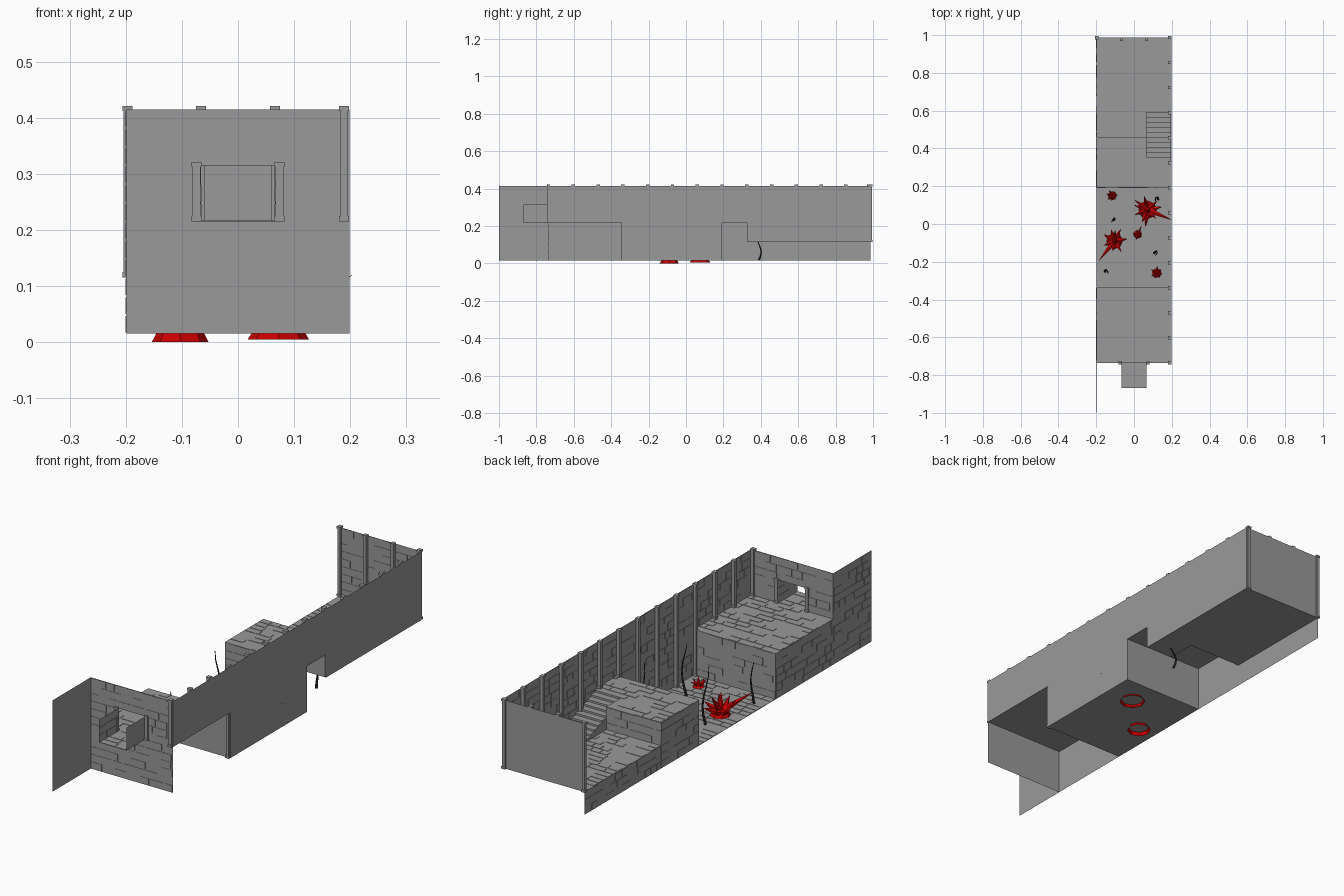
import bpy, bmesh, math, random
from mathutils import Vector, Matrix

if "Cube" in bpy.data.objects:
    bpy.data.objects.remove(bpy.data.objects["Cube"])

random.seed(4)
T = 0.1325                      # tile length
Z0, Z1, Z2, Z3, Z4 = 0.015, 0.115, 0.215, 0.315, 0.415
XL, XR, D = -1.5 * T, 1.5 * T, 0.5 * T
def Y(i): return -0.735 + i * T  # tile line along the corridor
FRONT, PIT_A, PIT_B, BACK = Y(0), Y(3), Y(7), Y(13)

def material(name, col):
    m = bpy.data.materials.new(name)
    m.diffuse_color = (*col, 1)
    m.use_nodes = True
    m.node_tree.nodes["Principled BSDF"].inputs["Base Color"].default_value = m.diffuse_color
    return m

STONE = material("dark_stone", (0.32, 0.32, 0.325))
RED = material("red_crystal", (0.6, 0.0, 0.0))
BLACK = material("dark_wood", (0.02, 0.02, 0.02))

def finish(bm, name, mat=STONE):
    me = bpy.data.meshes.new(name)
    bm.to_mesh(me)
    bm.free()
    ob = bpy.data.objects.new(name, me)
    bpy.context.collection.objects.link(ob)
    me.materials.append(mat)
    return ob

def box(bm, lo, hi):
    lo, hi = Vector(lo), Vector(hi)
    bmesh.ops.create_cube(bm, size=1, matrix=Matrix.Translation((lo + hi) / 2)
                          @ Matrix.Diagonal((*(hi - lo), 1)))

def panel(bm, o, u, v):
    """Flat sheet from corner o along u and v, with thin raised stones on the u x v side."""
    o, u, v = Vector(o), Vector(u), Vector(v)
    n = u.cross(v).normalized()
    bm.faces.new([bm.verts.new(p) for p in (o, o + u, o + u + v, o + v)])
    rows = max(1, round(v.length / 0.033))
    ud, vd, h = u.normalized(), v.normalized(), v.length / rows
    for r in range(rows):
        a = 0.0
        while a < u.length - 0.01:
            w = min(random.uniform(0.035, 0.08), u.length - a)
            if random.random() < 0.65 and w > 0.01:
                p = o + ud * (a + 0.002) + vd * (r * h + 0.002)
                du, dv, t = ud * (w - 0.004), vd * (h - 0.004), n * 0.0015
                low = [bm.verts.new(q) for q in (p, p + du, p + du + dv, p + dv)]
                top = [bm.verts.new(q.co + t) for q in low]
                bm.faces.new(top)
                for i in range(4):
                    j = (i + 1) % 4
                    bm.faces.new((low[i], low[j], top[j], top[i]))
            a += w

def sheets(name, parts):
    bm = bmesh.new()
    for p in parts:
        panel(bm, *p)
    finish(bm, name)

def floor(x0, x1, y0, y1, z):
    return ((x0, y0, z), (x1 - x0, 0, 0), (0, y1 - y0, 0))

def wall_x(x, y0, y1, z0, z1):   # faces +x when y1 > y0
    return ((x, y0, z0), (0, y1 - y0, 0), (0, 0, z1 - z0))

def wall_y(y, x0, x1, z0, z1):   # faces -y when x1 > x0
    return ((x0, y, z0), (x1 - x0, 0, 0), (0, 0, z1 - z0))

# Floors at every level
sheets("pit_floor", [floor(XL, XR, PIT_A, PIT_B, Z0)])
sheets("front_platform", [floor(XL, XR, FRONT, PIT_A, Z2)])
sheets("rear_ledge", [floor(XL, XR, PIT_B, Y(8), Z2), floor(XL, D, Y(8), Y(9), Z2)])
sheets("rear_floor", [floor(XL, D, Y(9), BACK, Z1), floor(D, XR, Y(8), BACK, Z1)])

# Cliff faces under the platforms
sheets("cliff_faces", [
    wall_y(PIT_A, XR, XL, Z0, Z2), wall_y(PIT_B, XL, XR, Z0, Z2),
    wall_y(Y(9), D, XL, Z1, Z2), wall_x(D, Y(8), Y(9), Z1, Z2)])
sheets("left_outer_face", [
    wall_x(XL, PIT_A, FRONT, Z0, Z2), wall_x(XL, FRONT, -1.0, Z0, Z4),
    wall_x(XL, Y(9), PIT_B, Z0, Z2), wall_x(XL, BACK, Y(9), Z0, Z1)])

# Right wall stepped to follow the floor, and the back wall
sheets("right_wall", [
    wall_x(XR, PIT_A, FRONT, Z2, Z4), wall_x(XR, PIT_B, PIT_A, Z0, Z4),
    wall_x(XR, Y(8), PIT_B, Z2, Z4), wall_x(XR, BACK, Y(8), Z1, Z4)])
sheets("back_wall", [wall_y(BACK, XL, XR, Z1, Z4)])

# Front wall (stone outside below, inside above) with doorway and open-topped alcove
sheets("front_wall", [
    wall_y(FRONT, XL, XR, Z0, Z2), wall_y(FRONT, -D, XL, Z2, Z3),
    wall_y(FRONT, XR, D, Z2, Z3), wall_y(FRONT, XR, XL, Z3, Z4),
    wall_y(FRONT - 0.0005, XL, XR, Z3, Z4), wall_y(FRONT - 0.0005, XL, -D, Z2, Z3),
    wall_y(FRONT - 0.0005, D, XR, Z2, Z3)])
sheets("alcove", [
    floor(-D, D, Y(-1), FRONT, Z2),
    wall_x(-D, Y(-1), FRONT, Z2, Z3), wall_x(D, FRONT, Y(-1), Z2, Z3)])

# Posts with base and cap blocks
def post(bm, x, y, z0, z1):
    for w, a, b in ((0.007, z0, z1), (0.009, z0, z0 + 0.01), (0.009, z1 - 0.003, z1 + 0.006)):
        box(bm, (x - w, y - w, a), (x + w, y + w, b))

bm = bmesh.new()
for i in range(14):
    z = Z2 if i < 3 or i in (7, 8) else Z0 if i < 7 else Z1
    post(bm, XR - 0.0095, Y(i), z, Z4)
post(bm, XL + 0.002, BACK - 0.002, Z1, Z4)
for x in (-D, D):
    post(bm, x, BACK - 0.0095, Z1, Z4)
for s in (-1, 1):
    post(bm, s * 0.074, FRONT, Z2, Z3)
finish(bm, "wall_posts")

# Stairs from the rear floor up to the ledge
bm = bmesh.new()
N = 10
run = (0.59 - Y(8)) / N
for i in range(N):
    y1 = 0.59 - i * run
    ztop = Z1 + (i + 1) * (Z2 - Z1) / N
    box(bm, (D, y1 - run, Z1), (XR - 0.004, y1, ztop - 0.005))
    box(bm, (D, y1 - run, ztop - 0.005), (XR - 0.004, y1 + 0.003, ztop))
finish(bm, "stairs")

# Red crystal clusters: open-bottomed faceted mound with tilted spikes
def spike(bm, base, tip, r):
    d = Vector(tip) - Vector(base)
    m = Matrix.Translation(base) @ d.to_track_quat('Z', 'Y').to_matrix().to_4x4() \
        @ Matrix.Translation((0, 0, d.length / 2))
    bmesh.ops.create_cone(bm, cap_ends=False, segments=5, radius1=r, radius2=0,
                          depth=d.length, matrix=m)

def crystal(name, x, y, r, z, tips):
    bm = bmesh.new()
    top = 0.015 + 0.3 * r
    bmesh.ops.create_cone(bm, cap_ends=True, segments=8, radius1=r * 0.78, radius2=r * 0.5,
                          depth=top - z, matrix=Matrix.Translation((x, y, (z + top) / 2)))
    bm.normal_update()
    bmesh.ops.delete(bm, geom=[f for f in bm.faces if f.normal.z < -0.9], context='FACES_ONLY')
    c0 = Vector((x, y, 0.016 + 0.25 * r))
    for k in range(7):
        a = k * math.tau / 7 + random.uniform(-.3, .3)
        c = Vector((math.cos(a), math.sin(a), 0)) * r
        rise = Vector((0, 0, r * random.uniform(0.3, 0.9)))
        spike(bm, c0 + c * 0.3, c0 + c * random.uniform(0.85, 1.2) + rise, r * 0.24)
    spike(bm, c0, (x + 0.1 * r, y, 0.02 + r * 1.4), r * 0.28)
    for t in tips:
        spike(bm, c0, t, r * 0.26)
    finish(bm, name, RED)

crystal("crystal_large_left", -0.103, -0.09, 0.065, 0.0,
        [(-0.19, -0.2, 0.1), (-0.1, -0.03, 0.12), (-0.04, -0.08, 0.06)])
crystal("crystal_large_right", 0.072, 0.075, 0.07, 0.005,
        [(0.204, 0.02, 0.12), (0.06, -0.02, 0.05), (0.0, 0.13, 0.07)])
crystal("crystal_small_rear", -0.115, 0.15, 0.03, 0.0155, [])
crystal("crystal_small_middle", 0.02, -0.055, 0.028, 0.0155, [(0.04, -0.01, 0.04)])
crystal("crystal_small_front", 0.12, -0.26, 0.032, 0.0155, [])

# Bare twisted branches
def branch(name, x, y, z, h, r=0.006):
    cu = bpy.data.curves.new(name, 'CURVE')
    cu.dimensions = '3D'
    cu.bevel_depth, cu.bevel_resolution = r, 0
    sp = cu.splines.new('POLY')
    sp.points.add(6)
    for i, p in enumerate(sp.points):
        t = i / 6
        p.co = (x + 0.008 * math.sin(5 * t + y * 9), y + 0.012 * math.sin(4.5 * t), z + h * t, 1)
        p.radius = 1 - 0.75 * t
    ob = bpy.data.objects.new(name, cu)
    bpy.context.collection.objects.link(ob)
    cu.materials.append(BLACK)

for i, (x, y, z, h) in enumerate([(-0.11, 0.02, 0.018, 0.25), (-0.146, -0.253, 0.018, 0.17),
                                  (0.115, -0.155, 0.018, 0.22), (0.12, 0.13, 0.018, 0.25),
                                  (0.11, 0.39, 0.018, 0.12)]):
    branch("branch_%d" % (i + 1), x, y, z, h)
